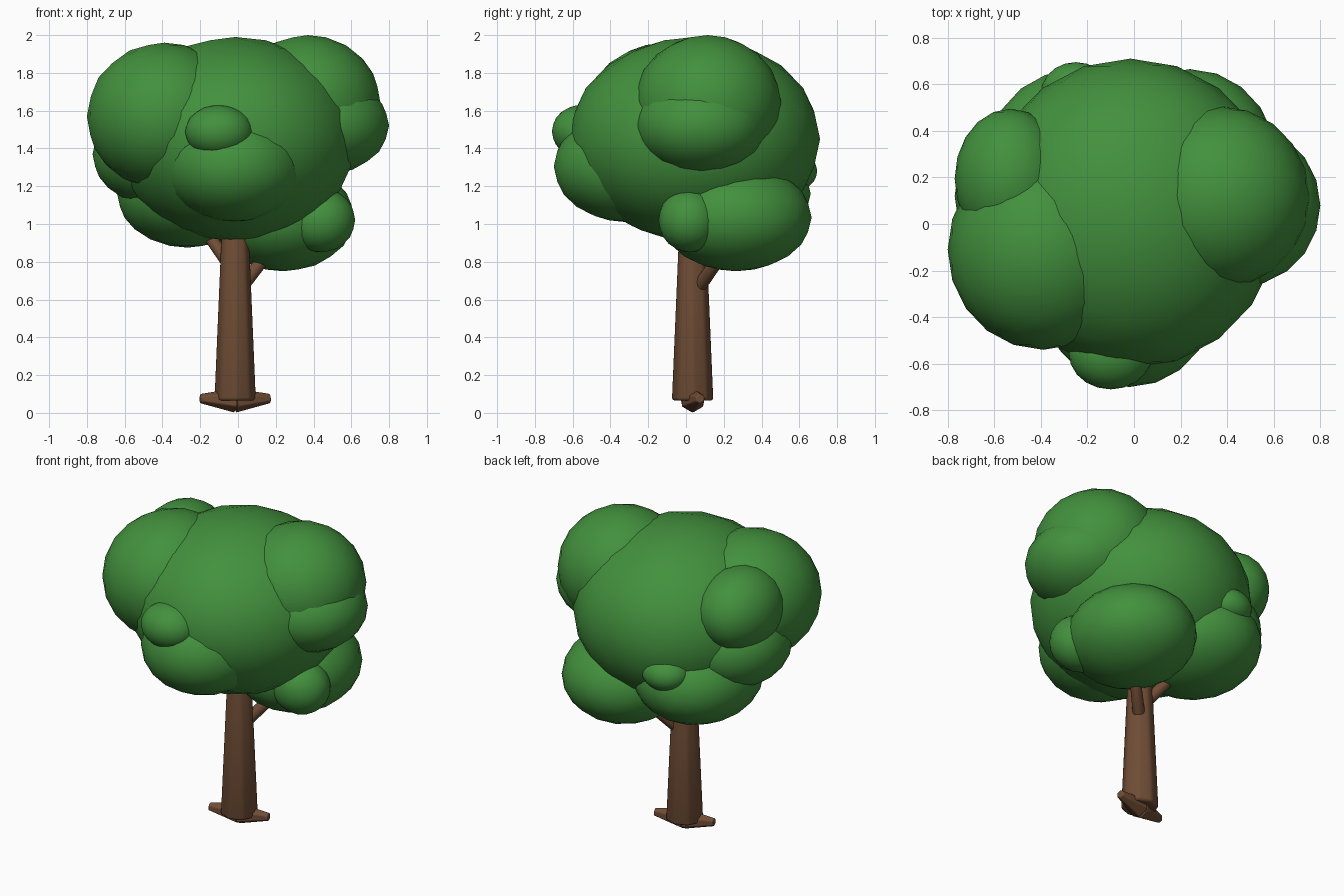
import bpy
from mathutils import Vector

if "Cube" in bpy.data.objects:
    bpy.data.objects.remove(bpy.data.objects["Cube"])


def make_material(name, rgb):
    mat = bpy.data.materials.new(name)
    mat.use_nodes = True
    colour = (*rgb, 1)
    mat.diffuse_color = colour
    mat.node_tree.nodes["Principled BSDF"].inputs["Base Color"].default_value = colour
    return mat


leaf = make_material("leaf green", (0.055, 0.28, 0.047))
bark = make_material("bark brown", (0.16, 0.074, 0.036))


def finish(name, mat, angle):
    obj = bpy.context.object
    obj.name = name
    obj.data.materials.append(mat)
    bpy.ops.object.shade_smooth_by_angle(angle=angle)
    return obj


def clump(name, centre, radii):
    """Rounded leaf clump: a stretched icosphere."""
    bpy.ops.mesh.primitive_ico_sphere_add(subdivisions=3, radius=1, location=centre)
    bpy.context.object.scale = radii
    bpy.ops.object.transform_apply(location=False, rotation=False, scale=True)
    return finish(name, leaf, 1.0)


def limb(name, start, end, r1, r2, sides=8, bevel=0.016):
    """Tapered wooden limb between two points."""
    start, end = Vector(start), Vector(end)
    axis = end - start
    bpy.ops.mesh.primitive_cone_add(vertices=sides, radius1=r1, radius2=r2,
                                    depth=axis.length, location=(start + end) / 2)
    obj = bpy.context.object
    obj.rotation_euler = axis.to_track_quat("Z", "Y").to_euler()
    mod = obj.modifiers.new("soft edges", "BEVEL")
    mod.width = bevel
    mod.segments = 2
    return finish(name, bark, 0.9)


# Trunk and branches
limb("trunk", (-0.015, 0.035, 0.065), (-0.015, 0.035, 1.15), 0.113, 0.067)
limb("right_branch", (0.02, 0.07, 0.67), (0.22, 0.25, 0.92), 0.04, 0.032)
limb("left_branch", (-0.04, 0.04, 0.78), (-0.2, 0.17, 1.0), 0.04, 0.032)

# Two spreading roots
for side, tip in (("left", (0.17, 0.075, 0.076)), ("right", (-0.2, -0.005, 0.076))):
    limb(side + "_root", (-0.015, 0.035, 0.066), tip, 0.066, 0.026, 6, 0.006)

# Leaf clumps
clump("main_canopy", (-0.015, 0.045, 1.45), (0.645, 0.665, 0.54))
clump("upper_right_clump", (-0.39, -0.11, 1.57), (0.41, 0.43, 0.39))
clump("upper_left_clump", (0.37, 0.115, 1.635), (0.385, 0.39, 0.365))
clump("side_left_clump", (0.45, 0.08, 1.52), (0.35, 0.35, 0.26))
clump("lower_left_clump", (0.24, 0.265, 1.035), (0.375, 0.4, 0.285))
clump("small_left_clump", (0.44, 0.02, 1.02), (0.18, 0.165, 0.17))
clump("lower_right_clump", (-0.265, 0.25, 1.16), (0.375, 0.41, 0.285))
clump("side_right_clump", (-0.44, 0.12, 1.37), (0.33, 0.35, 0.27))
clump("back_right_clump", (-0.53, 0.195, 1.635), (0.24, 0.3, 0.25))
clump("small_back_clump", (-0.25, 0.56, 1.28), (0.15, 0.135, 0.11))
clump("front_clump", (-0.02, -0.315, 1.305), (0.37, 0.385, 0.295))
clump("small_front_clump", (-0.1, -0.555, 1.49), (0.18, 0.155, 0.14))
